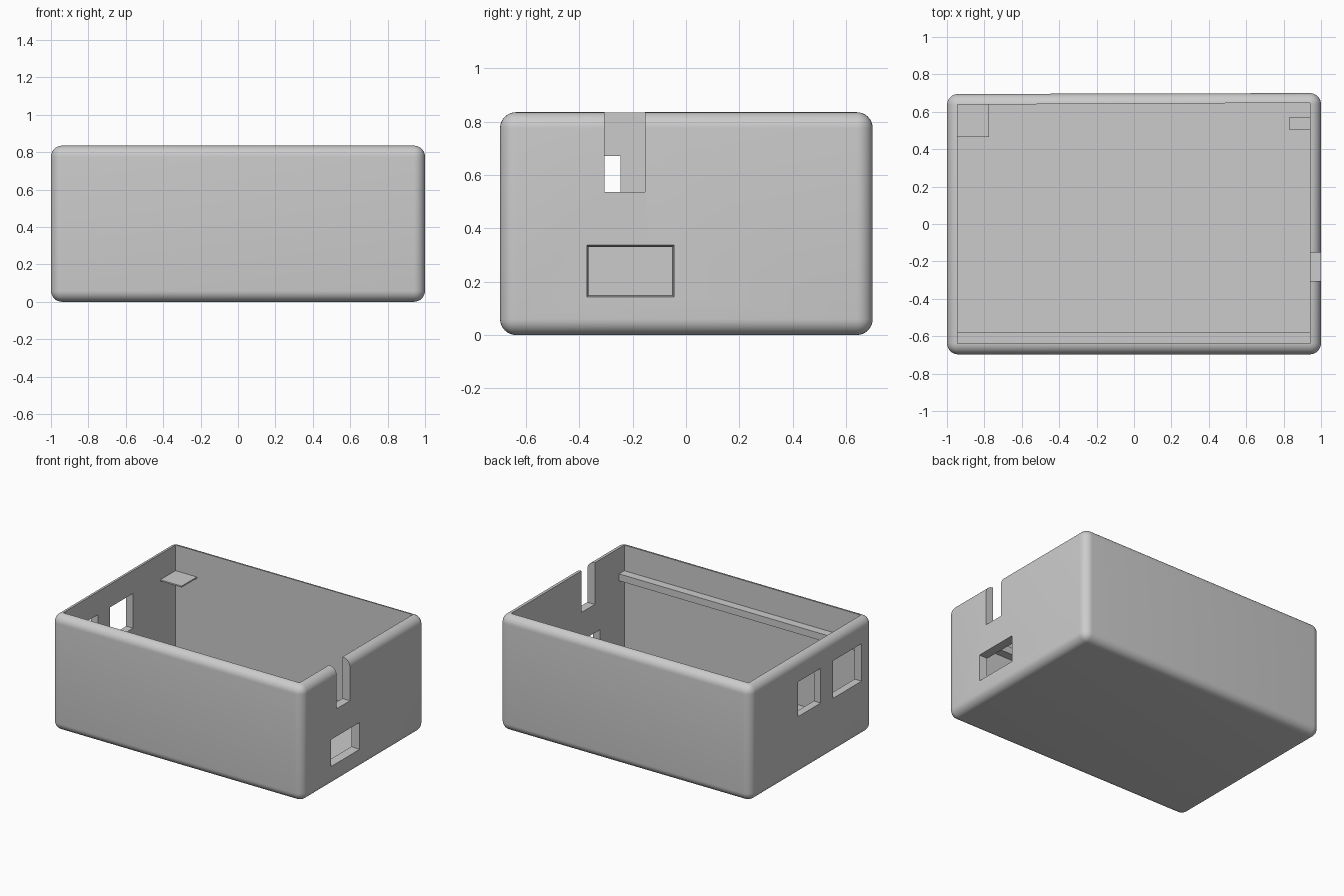
import bpy
import bmesh
import math

cube = bpy.data.objects.get("Cube")
if cube:
    bpy.data.objects.remove(cube, do_unlink=True)

grey = bpy.data.materials.new("grey_plastic")
grey.use_nodes = True
colour = (0.6, 0.6, 0.6, 1)
grey.diffuse_color = colour
grey.node_tree.nodes["Principled BSDF"].inputs["Base Color"].default_value = colour


def box(name, x, y, z, back_skew=0, taper=0, fillet=0):
    """Box from ranges; back_skew pushes the back right edge out,
    taper shrinks the low-x end, fillet rounds all but the top edges."""
    bm = bmesh.new()
    bmesh.ops.create_cube(bm, size=1)
    for v in bm.verts:
        sx, sy, sz = (c > 0 for c in v.co)
        v.co = (x[sx], y[sy], z[sz])
        if sx and sy:
            v.co.y += back_skew
        if not sx:
            v.co.y += -taper if sy else taper
            v.co.z += -taper if sz else taper
    if fillet:
        edges = [e for e in bm.edges if min(v.co.z for v in e.verts) < z[1]]
        bmesh.ops.bevel(bm, geom=edges, offset=fillet, segments=8,
                        profile=0.5, affect='EDGES', clamp_overlap=True)
    bmesh.ops.recalc_face_normals(bm, faces=bm.faces)
    mesh = bpy.data.meshes.new(name)
    bm.to_mesh(mesh)
    bm.free()
    mesh.materials.append(grey)
    obj = bpy.data.objects.new(name, mesh)
    bpy.context.collection.objects.link(obj)
    return obj


TOP = 0.835
LEFT_IN, RIGHT_IN = -0.945, 0.94

# Outer shell with rounded corners and base
shell = box("case_shell", (-1, 1), (-0.697, 0.695), (0, TOP), 0.005, fillet=0.06)

# Cavity and openings cut from the shell
cutters = [
    box("cavity_cutter", (LEFT_IN, RIGHT_IN), (-0.64, 0.638), (0.055, 1), 0.01),
    box("slot_cutter", (0.9, 1.1), (-0.305, -0.153), (0.535, 1)),
    box("port_cutter", (0.94, 1), (-0.372, -0.045), (0.143, 0.337), taper=0.007),
    box("small_window_cutter", (-1.1, -0.9), (-0.105, 0.155), (0.42, 0.67)),
    box("large_window_cutter", (-1.1, -0.9), (-0.57, -0.245), (0.40, 0.67)),
]
# Let the port cutter pass cleanly through both wall faces
for v in cutters[2].data.vertices:
    v.co.x += 0.002 if v.co.x > 0.97 else -0.002

for cutter in cutters:
    cutter.hide_render = True
    mod = shell.modifiers.new(cutter.name, 'BOOLEAN')
    mod.operation = 'DIFFERENCE'
    mod.solver = 'EXACT'
    mod.object = cutter

# Bake the cuts and drop the cutters
graph = bpy.context.evaluated_depsgraph_get()
baked = bpy.data.meshes.new_from_object(shell.evaluated_get(graph))
shell.modifiers.clear()
shell.data = baked
for cutter in cutters:
    bpy.data.objects.remove(cutter, do_unlink=True)

# Smooth fillets, sharp edges elsewhere
bpy.ops.object.select_all(action='DESELECT')
shell.select_set(True)
bpy.context.view_layer.objects.active = shell
bpy.ops.object.shade_smooth_by_angle(angle=math.radians(30))

# Inner supports: front rail, corner shelf and side tab
box("front_rail", (LEFT_IN, RIGHT_IN), (-0.64, -0.58), (0.6, 0.65))
box("corner_shelf", (LEFT_IN, -0.775), (0.465, 0.638), (0.64, 0.65))
box("side_tab", (0.83, RIGHT_IN), (0.505, 0.57), (0.6, 0.65))
